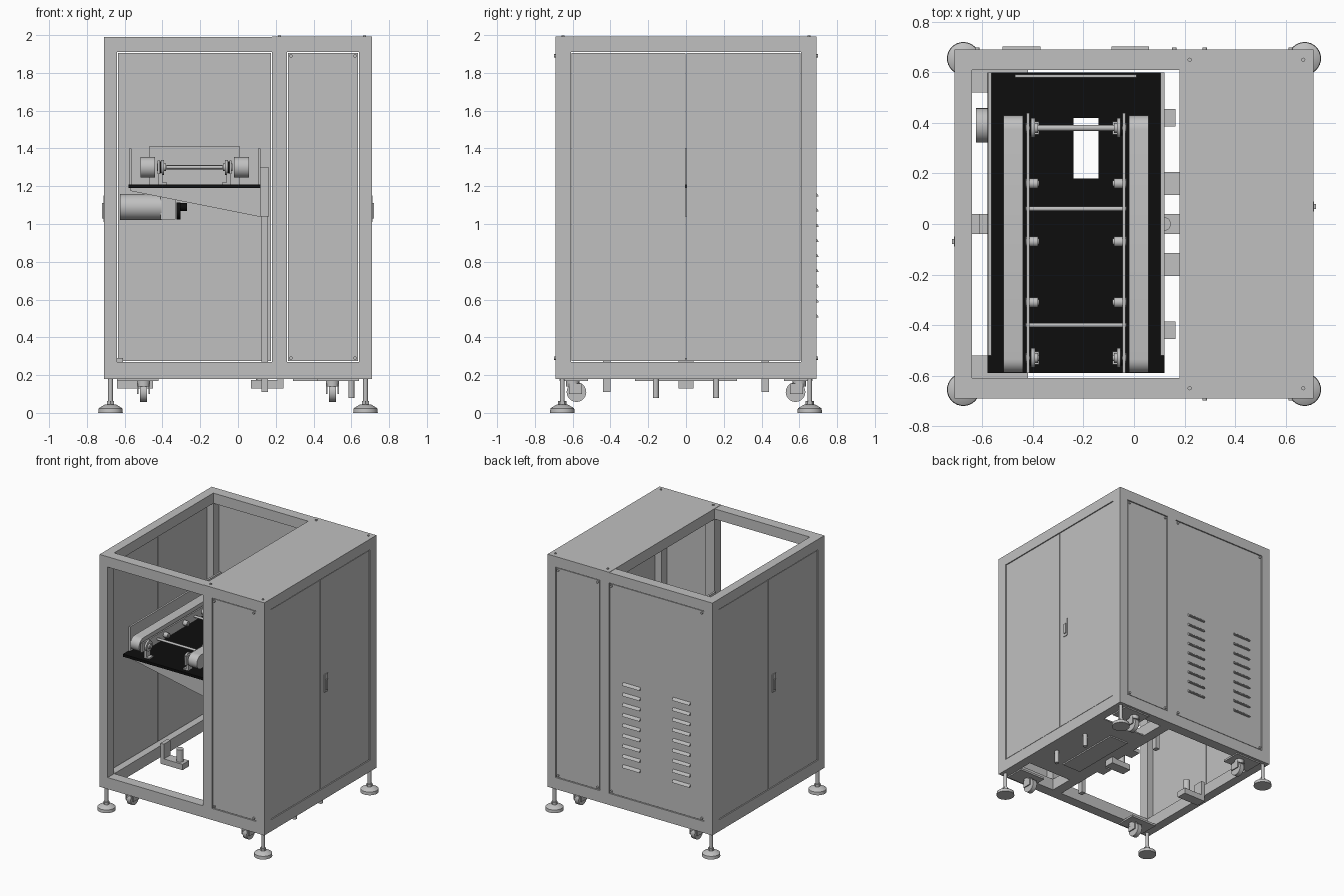
import bpy, bmesh, math
from mathutils import Matrix, Vector

if "Cube" in bpy.data.objects:
    bpy.data.objects.remove(bpy.data.objects["Cube"], do_unlink=True)


def material(name, rgb, rough=0.5):
    m = bpy.data.materials.new(name)
    m.use_nodes = True
    m.diffuse_color = (*rgb, 1)
    bsdf = m.node_tree.nodes["Principled BSDF"]
    bsdf.inputs["Base Color"].default_value = (*rgb, 1)
    bsdf.inputs["Roughness"].default_value = rough
    return m


GREY = material("painted_grey", (0.53, 0.53, 0.53))
BLACK = material("matt_black", (0.004, 0.004, 0.004))


class Part:
    """Collects simple solids into one named object."""

    def __init__(self):
        self.bm = bmesh.new()

    def box(self, x, y, z):
        size = Matrix.Diagonal((x[1] - x[0], y[1] - y[0], z[1] - z[0], 1))
        mid = Vector((sum(x) / 2, sum(y) / 2, sum(z) / 2))
        bmesh.ops.create_cube(self.bm, size=1, matrix=Matrix.Translation(mid) @ size)
        return self

    def rod(self, at, length, r, r2=None, axis="z", sides=20):
        turn = {"x": Matrix.Rotation(math.pi / 2, 4, "Y"), "z": Matrix(),
                "y": Matrix.Rotation(-math.pi / 2, 4, "X")}[axis]
        bmesh.ops.create_cone(self.bm, cap_ends=True, segments=sides, radius1=r,
                              radius2=r if r2 is None else r2, depth=length,
                              matrix=Matrix.Translation(at) @ turn)
        return self

    def prism(self, points, direction):
        face = self.bm.faces.new([self.bm.verts.new(p) for p in points])
        new = bmesh.ops.extrude_face_region(self.bm, geom=[face])["geom"]
        verts = [v for v in new if isinstance(v, bmesh.types.BMVert)]
        bmesh.ops.translate(self.bm, verts=verts, vec=direction)
        return self

    def done(self, name, mat=GREY):
        bmesh.ops.recalc_face_normals(self.bm, faces=self.bm.faces)
        mesh = bpy.data.meshes.new(name)
        self.bm.to_mesh(mesh)
        self.bm.free()
        mesh.materials.append(mat)
        obj = bpy.data.objects.new(name, mesh)
        bpy.context.collection.objects.link(obj)
        bpy.ops.object.select_all(action="DESELECT")
        obj.select_set(True)
        bpy.context.view_layer.objects.active = obj
        bpy.ops.object.shade_smooth_by_angle(angle=math.radians(35))
        return obj


W, D = 0.71, 0.69            # cabinet half width and half depth
XI, YI = 0.64, 0.61          # inner edges of the frame
Z0, Z1, Z2, Z3 = 0.18, 0.27, 1.91, 1.99
GAP = 0.005
CORNERS = [(sx, sy) for sx in (-1, 1) for sy in (-1, 1)]


def span(a, b):
    return (min(a, b), max(a, b))


# Cabinet frame
frame = Part()
for sx, sy in CORNERS:
    frame.box(span(sx * XI, sx * W), span(sy * YI, sy * D), (Z0, Z3))
for s in (-1, 1):
    frame.box((0.18, 0.26), span(s * YI, s * D), (Z1, Z2))
    for z in ((Z0, Z1), (Z2, Z3)):
        frame.box((-XI, XI), span(s * YI, s * D), z)
        frame.box(span(s * XI, s * W), (-YI, YI), z)
frame.box((0.18, 0.26), (-YI, YI), (Z2, Z3))
frame.box((0.18, 0.26), (-YI, YI), (Z0, Z1))
frame.done("cabinet_frame")
Part().box((0.18, W), (-D, D), (Z3 - 0.01, Z3 + 0.002)).done("top_cover")

# Front and rear panels with their screws
panels = {"front_narrow_panel": (0.26, XI, -1),
          "rear_narrow_panel": (0.26, XI, 1),
          "rear_wide_panel": (-XI, 0.18, 1)}
screws = Part()
for name, (xa, xb, s) in panels.items():
    Part().box((xa + GAP, xb - GAP), span(s * (D - 0.02), s * (D - 0.003)),
               (Z1 + GAP, Z2 - GAP)).done(name)
    for x in (xa + 0.02, xb - 0.02):
        for z in (Z1 + 0.02, Z2 - 0.02):
            screws.rod((x, s * D, z), 0.016, 0.009, axis="y", sides=12)
for x in (0.22, 0.67):
    for y in (-0.65, 0.65):
        screws.rod((x, y, Z3), 0.018, 0.008, sides=12)
screws.done("panel_screws")

# Double doors and pull handles on both sides
for s, side in ((-1, "right"), (1, "left")):
    for t, place in ((-1, "front"), (1, "rear")):
        Part().box(span(s * (W - 0.02), s * (W - 0.003)),
                   span(t * 0.003, t * (YI - GAP)),
                   (Z1 + GAP, Z2 - GAP)).done(f"{side}_{place}_door")
    y = s * 0.07
    handle = Part().box(span(s * (W - 0.01), s * (W + 0.003)), (y - 0.02, y + 0.02), (1.01, 1.15))
    handle.box(span(s * W, s * (W + 0.01)), (y - 0.01, y + 0.01), (1.03, 1.11))
    handle.done(f"{side}_door_handle")

# Ventilation louvres on the rear wide panel
louvres = Part()
for x in (-0.52, -0.09):
    for i in range(9):
        z = 0.505 + 0.08 * i
        louvres.prism([(x, D - 0.005, z), (x, D + 0.012, z), (x, D + 0.009, z + 0.01),
                       (x, D - 0.005, z + 0.022)], (0.15, 0, 0))
louvres.done("rear_louvres")

# Levelling feet and casters
feet, casters, wheels = Part(), Part(), Part()
for sx, sy in CORNERS:
    x, y = sx * 0.675, sy * 0.655
    feet.rod((x, y, 0.012), 0.024, 0.065, 0.063, sides=32)
    feet.rod((x, y, 0.034), 0.02, 0.063, 0.03, sides=32)
    feet.rod((x, y, 0.05), 0.025, 0.022, sides=6)
    feet.rod((x, y, 0.12), 0.14, 0.013)
    x, y = sx * 0.5, sy * 0.6
    casters.box(span(sx * 0.42, sx * 0.64), span(sy * 0.52, sy * 0.67), (0.17, 0.185))
    casters.rod((x, y, 0.155), 0.03, 0.035)
    for dx in (-0.03, 0.03):
        casters.box((x + dx - 0.004, x + dx + 0.004), span(y - sy * 0.05, y + sy * 0.02), (0.1, 0.155))
    wheels.rod((x, y - sy * 0.02, 0.11), 0.035, 0.052, axis="x", sides=28)
feet.done("levelling_feet")
casters.done("caster_brackets")
wheels.done("caster_wheels")

# Floor of the closed compartment
floor = Part().box((0.29, 0.45), (-0.27, 0.27), (0.17, 0.18))
floor.box((0.26, XI), (-0.42, 0.42), (0.18, 0.19))
for s in (-1, 1):
    floor.box((0.12, XI), (s * 0.16 - 0.045, s * 0.16 + 0.045), (0.18, 0.21))
    floor.rod((0.6, s * 0.16, 0.13), 0.1, 0.016)
floor.done("compartment_floor")

# Docking brackets at the middle of each side
dock = Part()
for wall, tip, post in ((-0.64, -0.45, -0.5), (0.24, 0.07, 0.12)):
    inward = math.copysign(0.03, tip - wall)
    dock.box(span(wall, tip), (-0.04, 0.04), (0.13, 0.175))
    dock.box(span(wall, wall + inward), (-0.04, 0.04), (0.175, 0.29))
    dock.rod((post, 0, 0.22), 0.1, 0.026)
dock.done("docking_brackets")

# Conveyor deck with a slot, guide walls and back stop
deck = Part()
for x, y in (((-0.58, -0.24), (-0.59, 0.6)), ((-0.14, 0.12), (-0.59, 0.6)),
             ((-0.24, -0.14), (-0.59, 0.18)), ((-0.24, -0.14), (0.42, 0.6))):
    deck.box(x, y, (1.19, 1.21))
deck.done("conveyor_deck", BLACK)
walls = Part().box((-0.578, -0.563), (-0.52, 0.6), (1.2, 1.4))
walls.box((0.105, 0.12), (-0.52, 0.6), (1.2, 1.4))
walls.box((-0.47, 0.01), (0.58, 0.592), (1.21, 1.41))
walls.done("guide_walls")

# Deck supports
support = Part()
for s in (-1, 1):
    support.prism([(-0.57, s * 0.55, 1.19), (-0.57, s * 0.55, 1.175), (0.08, s * 0.55, 1.045),
                   (0.12, s * 0.55, 1.04), (0.12, s * 0.55, 1.19)], (0, -s * 0.012, 0))
    support.box((0.12, 0.165), (s * 0.42 - 0.035, s * 0.42 + 0.035), (1.04, 1.3))
    support.box((0.125, 0.16), (s * 0.42 - 0.02, s * 0.42 + 0.02), (0.11, 1.05))
support.box((0.1, 0.12), (-0.55, 0.55), (1.04, 1.19))
support.done("deck_supports")

# Belts: long loops with round ends
Y_FRONT, Y_BACK, R, ZC = -0.535, 0.375, 0.054, 1.3
loop = []
for i in range(26):
    end, k = divmod(i, 13)
    a = -math.pi / 2 + math.pi * k / 12 + math.pi * end
    loop.append(((Y_FRONT if end else Y_BACK) + R * math.cos(a), ZC + R * math.sin(a)))
for name, x in (("right_belt", -0.517), ("left_belt", -0.02)):
    Part().prism([(x, y, z) for y, z in loop], (0.077, 0, 0)).done(name)

# Belt rails, cross shafts, idlers and stands
rails, shafts, stands, hubs = Part(), Part(), Part(), Part()
for y, r in ((0.38, 0.012), (0.06, 0.009), (-0.4, 0.009)):
    shafts.rod((-0.23, y, ZC), 0.4, r, axis="x")
for x, s in ((-0.42, 1), (-0.04, -1)):
    rails.box((x - 0.006, x + 0.006), (-0.59, 0.44), (1.265, 1.335))
    for y in (0.38, 0.16, -0.07, -0.31, -0.53):
        big = y in (0.38, -0.53)
        shafts.rod((x + s * 0.015, y, ZC), 0.05, 0.02, axis="x", sides=12)
        shafts.rod((x + s * 0.035, y, ZC), 0.02, 0.012, axis="x", sides=12)
        if big:
            hubs.rod((x + s * 0.012, y, ZC), 0.012, 0.03, axis="x")
            stands.box(span(x, x + s * 0.02), (y - 0.025, y + 0.025), (1.21, 1.27))
            stands.box(span(x, x + s * 0.045), (y - 0.025, y + 0.025), (1.21, 1.22))
            shafts.rod((x + s * 0.02, y, ZC), 0.015, 0.04, axis="x", sides=16)
rails.done("belt_rails")
shafts.done("shafts_and_idlers")
stands.done("rail_stands")
hubs.done("shaft_hubs", BLACK)

# Drive motor below the deck
Part().rod((-0.515, 0.39, 1.09), 0.22, 0.068, axis="x", sides=32) \
    .box((-0.41, -0.33), (0.33, 0.45), (1.025, 1.16)).done("drive_motor")
Part().rod((-0.315, 0.39, 1.07), 0.02, 0.045, axis="x") \
    .rod((-0.29, 0.39, 1.09), 0.04, 0.02, axis="x").done("motor_pulley", BLACK)
